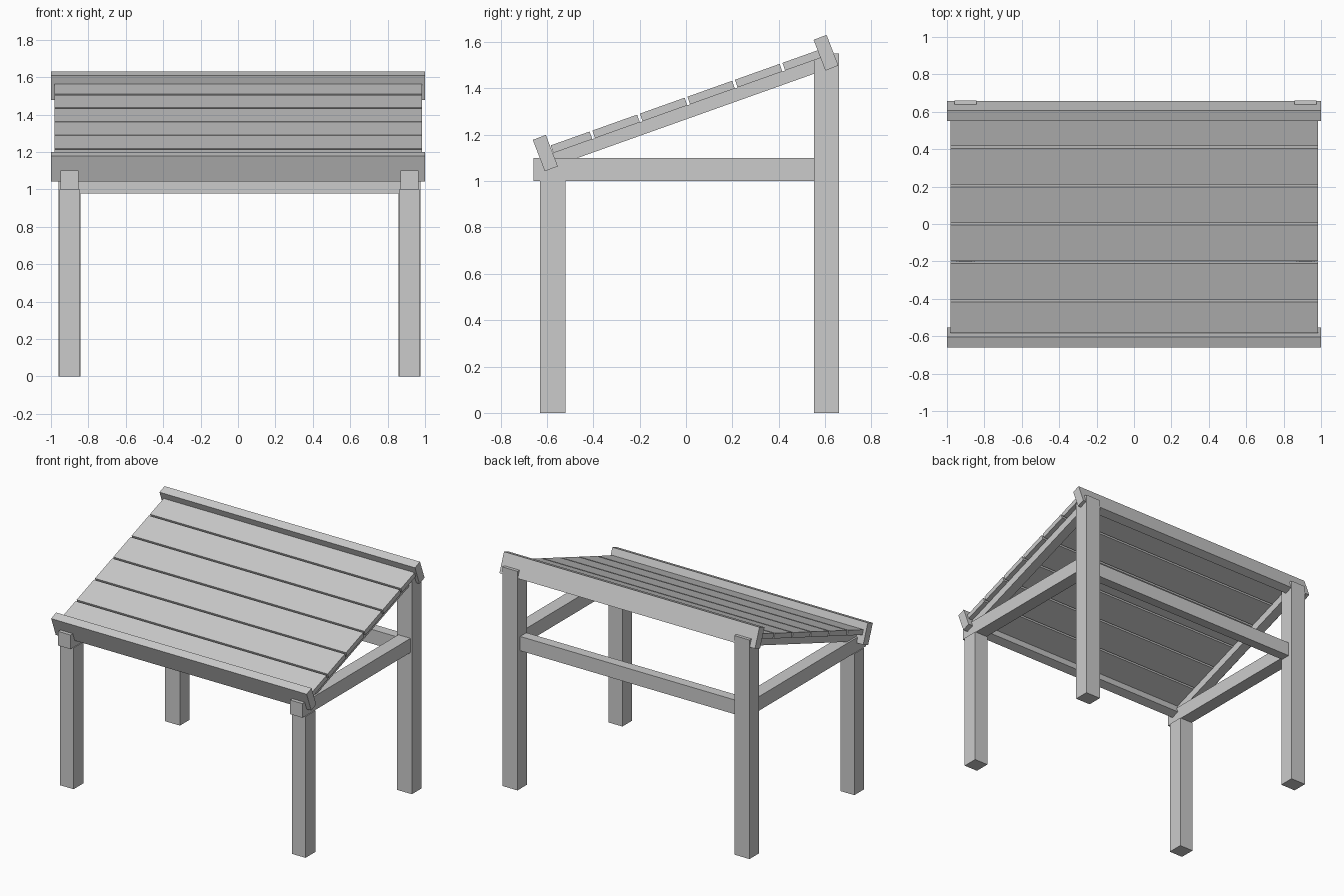
import bpy
import math
from mathutils import Matrix, Vector

if "Cube" in bpy.data.objects:
    bpy.data.objects.remove(bpy.data.objects["Cube"])

SLOPE = math.radians(19.6)
TRIM = math.radians(21)
SIDES = (("left", -0.9), ("right", 0.916))


def box(name, center, size, tilt=0.0):
    """Box of a given size, tilted about the x axis."""
    bpy.ops.mesh.primitive_cube_add(size=1)
    ob = bpy.context.object
    ob.name = name
    ob.data.transform(Matrix.Diagonal((*size, 1)))
    ob.location = center
    ob.rotation_euler.x = tilt
    return ob


def span(name, lo, hi):
    """Upright box between two corners."""
    lo, hi = Vector(lo), Vector(hi)
    return box(name, (lo + hi) / 2, hi - lo)


def on_slope(name, x0, x1, y0, y1, drop0, drop1):
    """Board on the roof slope; drops are measured down from the roof's top plane."""
    length = (y1 - y0) / math.cos(SLOPE)
    y, d = (y0 + y1) / 2, (drop0 + drop1) / 2
    z = 1.362 + y * math.tan(SLOPE)
    center = (( x0 + x1) / 2, y + d * math.sin(SLOPE), z - d * math.cos(SLOPE))
    return box(name, center, (x1 - x0, length, drop1 - drop0), SLOPE)


# Posts, side beams and rafters
for side, x in SIDES:
    span(f"front_leg_{side}", (x - 0.054, -0.63, 0), (x + 0.054, -0.52, 1.0))
    span(f"back_leg_{side}", (x - 0.059, 0.552, 0), (x + 0.059, 0.66, 1.55))
    span(f"side_beam_{side}", (x - 0.048, -0.657, 1.0), (x + 0.048, 0.555, 1.1))
    on_slope(f"rafter_{side}", x - 0.035, x + 0.035, -0.59, 0.6, 0.035, 0.09)

# Rear cross beam
span("rear_beam", (-0.85, 0.56, 0.977), (0.866, 0.63, 1.078))

# Roof planks
edges = [-0.59, -0.41, -0.205, 0.0, 0.205, 0.41, 0.595]
for i, (a, b) in enumerate(zip(edges, edges[1:])):
    on_slope(f"roof_plank_{i + 1}", -0.98, 0.985, a + 0.006, b - 0.006, 0, 0.035)

# Tilted trim boards along the low and high edges
box("front_trim_board", (0, -0.607, 1.121), (2, 0.06, 0.145), TRIM)
box("back_trim_board", (0, 0.604, 1.554), (2, 0.06, 0.142), TRIM)
